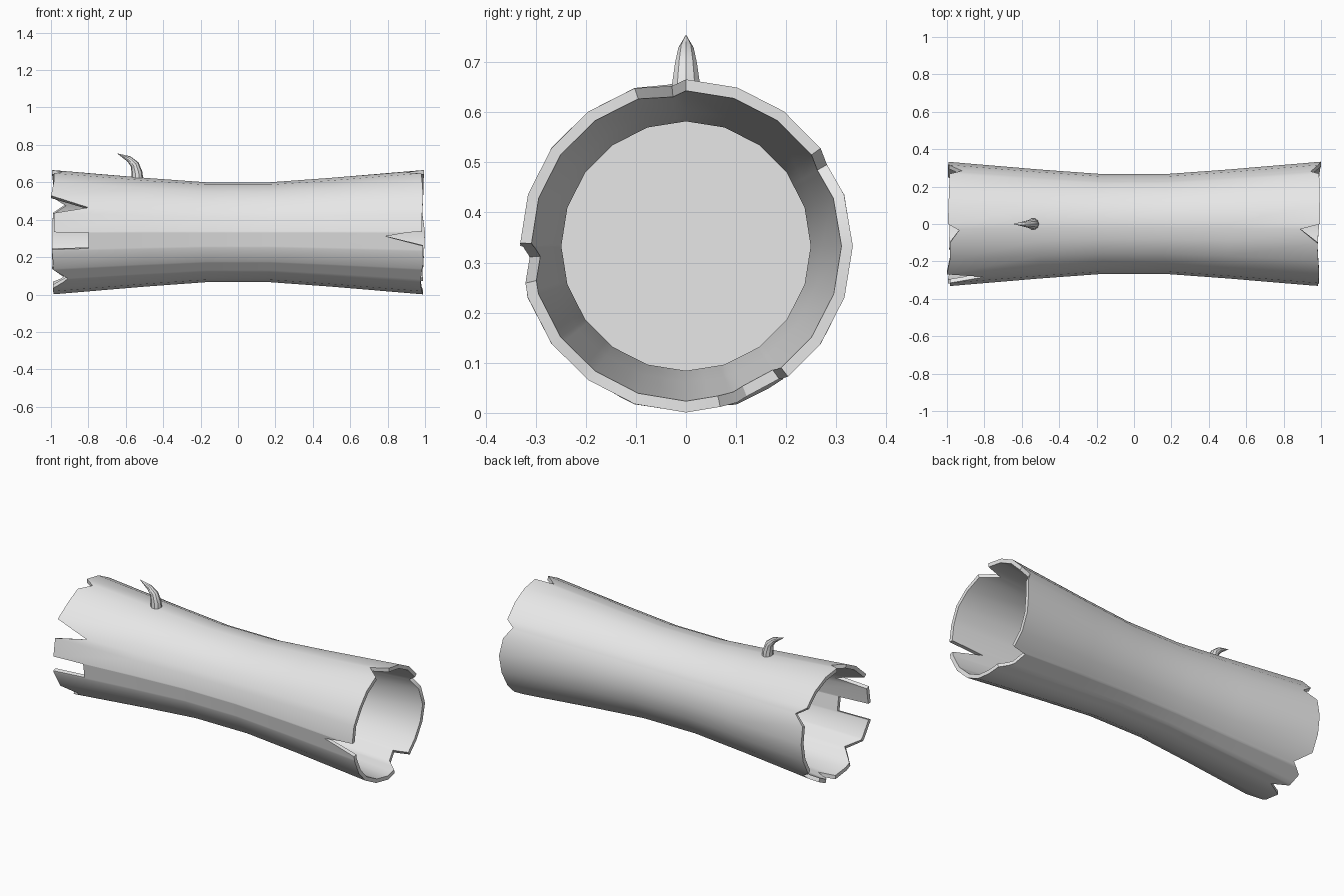
import bpy
import bmesh
from math import sin, cos, radians, floor
from mathutils import Vector

old = bpy.data.objects.get("Cube")
if old:
    bpy.data.objects.remove(old, do_unlink=True)

GREY = (0.8, 0.8, 0.8, 1.0)
mat = bpy.data.materials.new("pale grey")
mat.use_nodes = True
mat.diffuse_color = GREY
mat.node_tree.nodes["Principled BSDF"].inputs["Base Color"].default_value = GREY

CENTRE = 0.333   # height of the log axis
STEP = 18        # twenty-sided cross-section
INNER = 0.932    # inner radius as a share of the outer one

# Trunk radius along the length
PROFILE = [(-1, .333), (-.5, .291), (-.17, .267), (.17, .267), (.5, .291), (1, .333)]

# Broken rims: (angle from the top towards the back, x)
LEFT_RIM = [(-180, -.985), (-156, -.99), (-140, -.91), (-128, -.985),
            (-106.3, -.995), (-106, -.8), (-90.3, -.8), (-90, -.985),
            (-72, -.985), (-65, -.8), (-54, -1), (-36, -.985), (-18, -.985),
            (-6, -.935), (0, -.995), (54, -.985), (62, -.92), (72, -.99),
            (126, -.995), (140, -.92), (150, -.99), (164, -.985), (172, -.9), (180, -.985)]
RIGHT_RIM = [(-180, .99), (-144, .975), (-126, .985), (-103, .99), (-94, .79),
             (-90.5, .9), (-89, .985), (-72, .985), (-54, .99), (-18, .98),
             (-5, .89), (0, .995), (54, .99), (60, .945), (72, .985),
             (90, 1), (126, .99), (142, .99), (145, .9), (158, .92), (168, .985), (180, .99)]


def lerp_table(table, t):
    for (a, u), (b, v) in zip(table, table[1:]):
        if a <= t <= b:
            return u + (v - u) * (t - a) / (b - a)
    return table[-1][1]


def ring_point(x, angle, radius):
    # Keep in-between points on the flat side of the polygon
    middle = floor(angle / STEP) * STEP + STEP / 2
    r = radius * cos(radians(STEP / 2)) / cos(radians(angle - middle))
    a = radians(angle)
    return Vector((x, r * sin(a), CENTRE + r * cos(a)))


def finish(bm, name, smooth=True):
    bmesh.ops.recalc_face_normals(bm, faces=bm.faces)
    mesh = bpy.data.meshes.new(name)
    bm.to_mesh(mesh)
    bm.free()
    obj = bpy.data.objects.new(name, mesh)
    bpy.context.collection.objects.link(obj)
    mesh.materials.append(mat)
    if smooth:
        bpy.ops.object.select_all(action='DESELECT')
        bpy.context.view_layer.objects.active = obj
        obj.select_set(True)
        bpy.ops.object.shade_smooth_by_angle(angle=radians(30))
    return obj


# Hollow trunk: lengthwise columns, closed loops running out along the
# outside and back along the inside
bm = bmesh.new()
angles = set(range(-180, 180, STEP))
angles |= {a for a, x in LEFT_RIM + RIGHT_RIM if a < 180}
columns = []
for a in sorted(angles):
    xs = [lerp_table(LEFT_RIM, a)] + [x for x, r in PROFILE[1:-1]] + [lerp_table(RIGHT_RIM, a)]
    outer = [bm.verts.new(ring_point(x, a, lerp_table(PROFILE, x))) for x in xs]
    inner = [bm.verts.new(ring_point(x, a, INNER * lerp_table(PROFILE, x))) for x in xs]
    columns.append(outer + inner[::-1])
for i, col in enumerate(columns):
    nxt = columns[(i + 1) % len(columns)]
    for j in range(len(col)):
        k = (j + 1) % len(col)
        bm.faces.new((col[j], col[k], nxt[k], nxt[j]))
finish(bm, "hollow_trunk")

# Wall closing the trunk at its waist
bm = bmesh.new()
bm.faces.new([bm.verts.new(ring_point(0, a, .267 * INNER)) for a in range(-180, 180, STEP)])
finish(bm, "inner_wall", smooth=False)

# Bent twig tapering to a point: (x, z, radius)
bm = bmesh.new()
SIDES = 10
path = [(-.538, .59, .032), (-.54, .65, .030), (-.552, .695, .023), (-.583, .725, .016)]
tip = Vector((-.648, 0, .755))
rings = []
for i, (x, z, r) in enumerate(path):
    after = Vector((path[i + 1][0], 0, path[i + 1][1])) if i + 1 < len(path) else tip
    before = Vector((path[max(i - 1, 0)][0], 0, path[max(i - 1, 0)][1]))
    along = (after - before).normalized()
    side = Vector((0, 1, 0))
    across = side.cross(along)
    rings.append([bm.verts.new(Vector((x, 0, z)) + r * (
        across * cos(radians(360 * s / SIDES)) + side * sin(radians(360 * s / SIDES))))
        for s in range(SIDES)])
point = bm.verts.new(tip)
for s in range(SIDES):
    t = (s + 1) % SIDES
    for low, high in zip(rings, rings[1:]):
        bm.faces.new((low[s], low[t], high[t], high[s]))
    bm.faces.new((rings[-1][s], rings[-1][t], point))
bm.faces.new(rings[0][::-1])
finish(bm, "twig")
